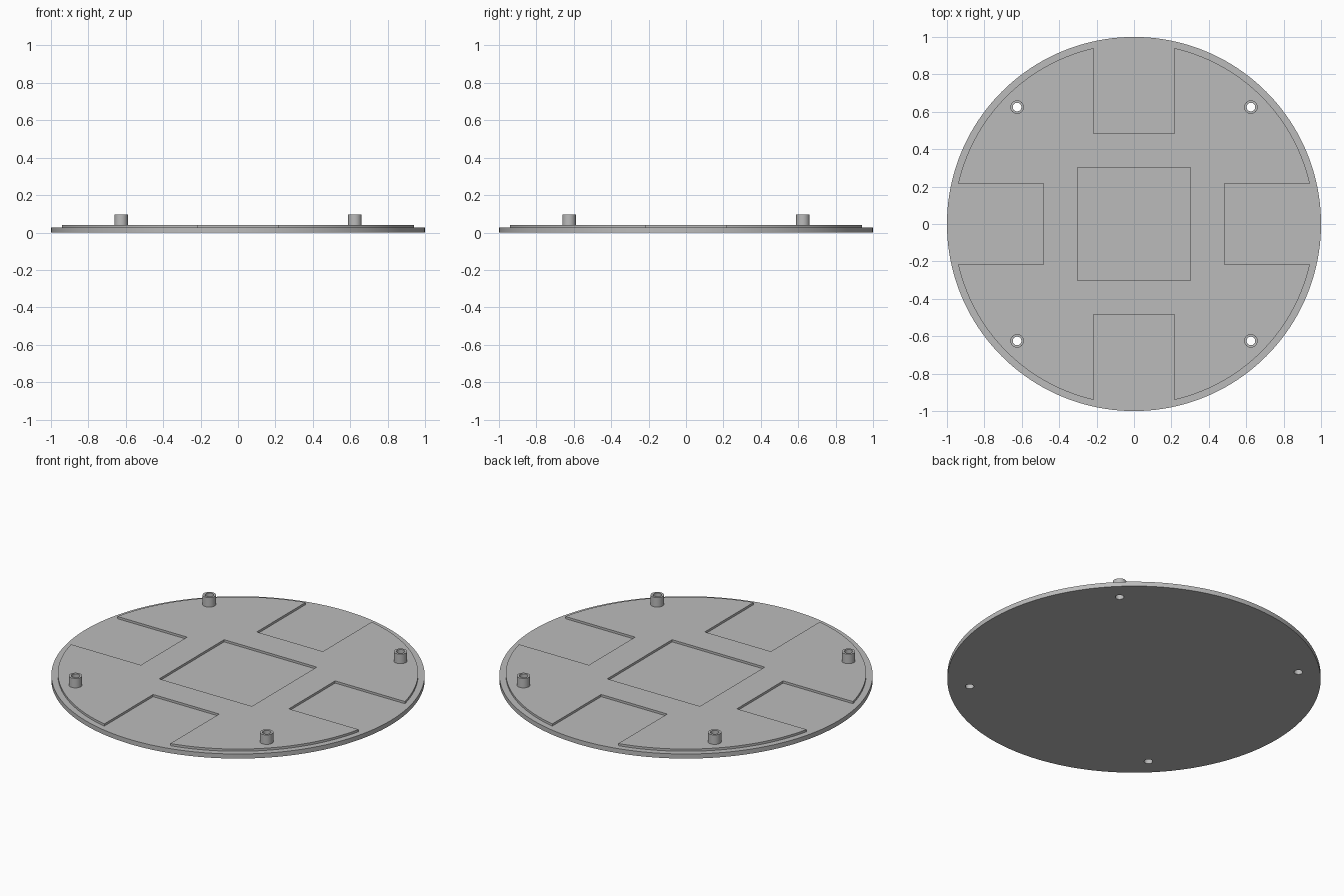
import bpy
from math import radians

if "Cube" in bpy.data.objects:
    bpy.data.objects.remove(bpy.data.objects["Cube"])

BASE_TOP, PLATE_TOP, POST_TOP = 0.027, 0.04, 0.096
POST_POS = 0.625
CORNERS = [(x, y) for x in (-POST_POS, POST_POS) for y in (-POST_POS, POST_POS)]

grey = bpy.data.materials.new("plain grey")
grey.use_nodes = True
colour = (0.5, 0.5, 0.5, 1)
grey.diffuse_color = colour
grey.node_tree.nodes["Principled BSDF"].inputs["Base Color"].default_value = colour


def cylinder(name, radius, z0, z1, xy=(0, 0), sides=48):
    bpy.ops.mesh.primitive_cylinder_add(vertices=sides, radius=radius, depth=z1 - z0,
                                        location=(*xy, (z0 + z1) / 2))
    ob = bpy.context.object
    ob.name = name
    ob.data.materials.append(grey)
    return ob


def box(name, x0, x1, y0, y1, z0, z1):
    bpy.ops.mesh.primitive_cube_add(size=1, location=((x0 + x1) / 2, (y0 + y1) / 2, (z0 + z1) / 2))
    ob = bpy.context.object
    ob.name = name
    ob.scale = (x1 - x0, y1 - y0, z1 - z0)
    ob.data.materials.append(grey)
    return ob


def cut(ob, cutters):
    bpy.context.view_layer.objects.active = ob
    for cutter in cutters:
        mod = ob.modifiers.new("cut", 'BOOLEAN')
        mod.operation = 'DIFFERENCE'
        mod.solver = 'EXACT'
        mod.object = cutter
        bpy.ops.object.modifier_apply(modifier=mod.name)


# Base disc, raised plate and four hollow posts
base = cylinder("base_disc", 1, 0, BASE_TOP, sides=160)
plate = cylinder("raised_plate", 0.965, BASE_TOP, PLATE_TOP, sides=160)
posts = [cylinder("post", 0.036, PLATE_TOP, POST_TOP, xy) for xy in CORNERS]

# Centre pocket and four edge notches through the raised plate
W, IN, OUT, LOW, HIGH = 0.216, 0.484, 1.1, 0.01, 0.1
pockets = [
    box("centre_cutter", -0.303, 0.303, -0.303, 0.303, LOW, HIGH),
    box("left_cutter", IN, OUT, -W, W, LOW, HIGH),
    box("right_cutter", -OUT, -IN, -W, W, LOW, HIGH),
    box("back_cutter", -W, W, IN, OUT, LOW, HIGH),
    box("front_cutter", -W, W, -OUT, -IN, LOW, HIGH),
]
cut(plate, pockets)

# Screw holes right through posts, plate and base
holes = [cylinder("hole_cutter", 0.023, -0.1, 0.2, xy) for xy in CORNERS]
cut(base, holes)
cut(plate, holes)
for post, hole in zip(posts, holes):
    cut(post, [hole])

for cutter in pockets + holes:
    bpy.data.objects.remove(cutter)

# Smooth round walls, sharp rims
for ob in [base, plate] + posts:
    bpy.ops.object.select_all(action='DESELECT')
    ob.select_set(True)
    bpy.context.view_layer.objects.active = ob
    bpy.ops.object.shade_smooth_by_angle(angle=radians(30))
